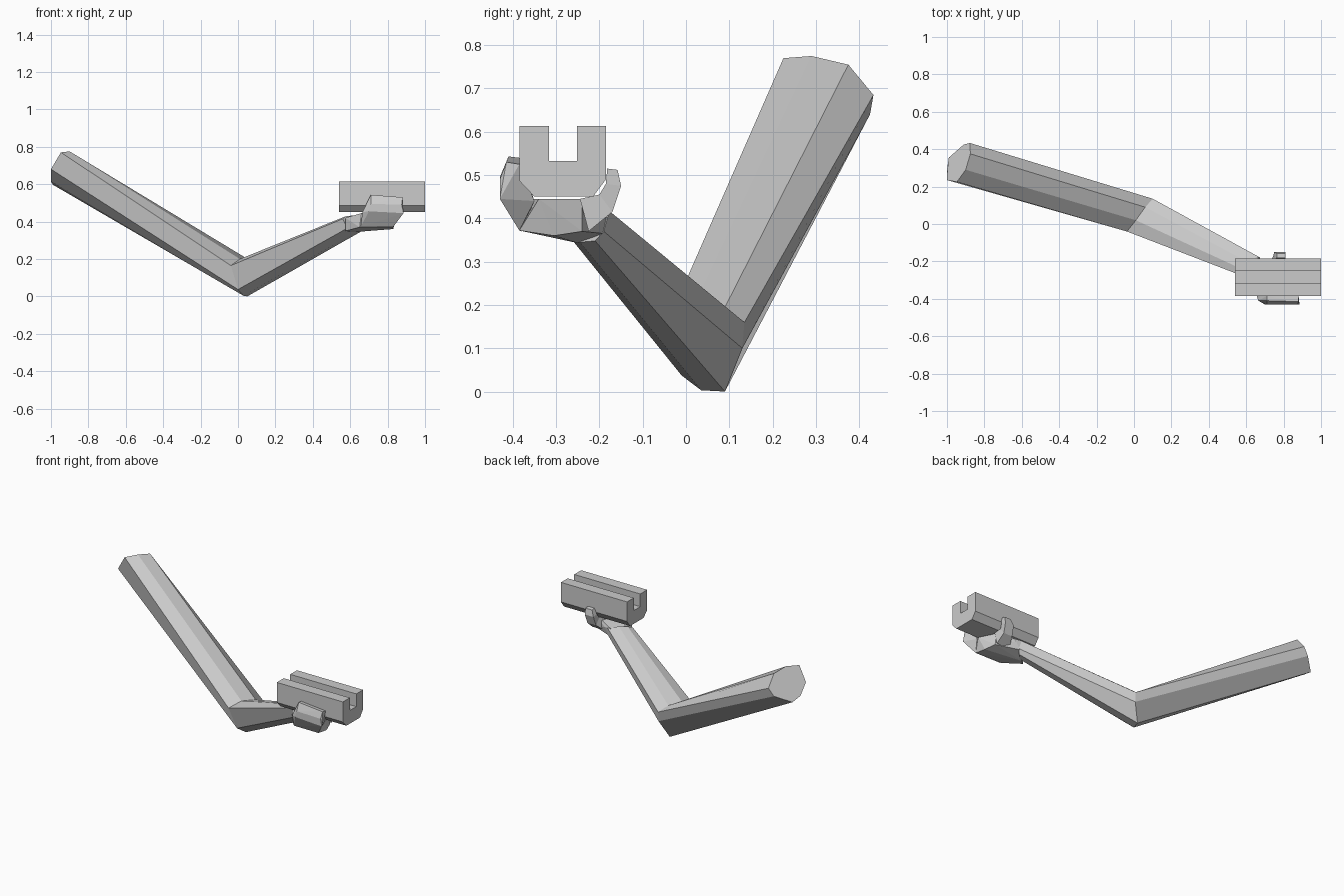
import bpy, bmesh


def make_object(name, bm):
    bmesh.ops.recalc_face_normals(bm, faces=bm.faces)
    mesh = bpy.data.meshes.new(name)
    bm.to_mesh(mesh)
    bm.free()
    obj = bpy.data.objects.new(name, mesh)
    bpy.context.collection.objects.link(obj)
    return obj


def loft(name, rings):
    """Skin matching cross-sections and cap both ends."""
    bm = bmesh.new()
    loops = [[bm.verts.new(p) for p in ring] for ring in rings]
    for a, b in zip(loops, loops[1:]):
        n = len(a)
        for i in range(n):
            j = (i + 1) % n
            bm.faces.new((a[i], a[j], b[j], b[i]))
    bm.faces.new(loops[0])
    bm.faces.new(loops[-1])
    return make_object(name, bm)


def hull(name, points):
    """Faceted solid around a few corner points."""
    bm = bmesh.new()
    for p in points:
        bm.verts.new(p)
    res = bmesh.ops.convex_hull(bm, input=bm.verts)
    loose = [v for v in bm.verts if not v.link_faces]
    bmesh.ops.delete(bm, geom=loose, context='VERTS')
    return make_object(name, bm)


# Eight-sided bent arm: shoulder, elbow and wrist sections
shoulder = [(-.947, .225, .77), (-.90, .29, .775), (-.875, .375, .755),
            (-.877, .433, .685), (-.91, .425, .64), (-.99, .355, .597),
            (-1, .29, .615), (-1, .235, .68)]
elbow = [(-.038, -.04, .165), (.01, .02, .20), (.06, .09, .195),
         (.10, .135, .16), (.10, .13, .10), (.05, .09, 0),
         (.03, .035, .003), (0, -.01, .037)]
wrist = [(.56, -.27, .415), (.575, -.24, .428), (.61, -.205, .432),
         (.67, -.177, .417), (.68, -.19, .37), (.66, -.21, .348),
         (.63, -.245, .345), (.585, -.275, .365)]
loft("arm", [shoulder, elbow, wrist])

# Palm wedge under the block
hull("palm", [(.575, -.285, .42), (.575, -.28, .35), (.61, -.25, .343),
              (.67, -.19, .365), (.65, -.177, .42), (.66, -.36, .445),
              (.65, -.375, .37), (.83, -.385, .372), (.83, -.305, .36),
              (.81, -.24, .37), (.80, -.24, .445), (.85, -.34, .445),
              (.70, -.19, .41)])

# Fingers folded up the front side
hull("fingers", [(.655, -.38, .37), (.83, -.385, .372), (.665, -.41, .45),
                 (.70, -.43, .455), (.885, -.43, .445), (.875, -.43, .49),
                 (.71, -.43, .495), (.71, -.41, .543), (.88, -.415, .53),
                 (.71, -.385, .54), (.88, -.385, .525), (.68, -.36, .44),
                 (.85, -.35, .44)])

# Thumb up the back side, in two segments
thumb_sections = []
for y0, y1, z0, z1, x0, x1 in [(-.245, -.225, .445, .37, .72, .81),
                               (-.20, -.17, .455, .415, .745, .805),
                               (-.185, -.15, .48, .475, .75, .81),
                               (-.182, -.158, .515, .512, .765, .81)]:
    thumb_sections.append([(x0, y0, z0), (x1, y0, z0), (x1, y1, z1), (x0, y1, z1)])
loft("thumb", thumb_sections)

# Grooved block with chamfered underside
profile = [(-.385, .613), (-.385, .487), (-.35, .45), (-.215, .45), (-.185, .49),
           (-.185, .613), (-.252, .613), (-.252, .533), (-.316, .533), (-.316, .613)]
loft("grooved_block", [[(x, y, z) for y, z in profile] for x in (.54, 1.0)])
